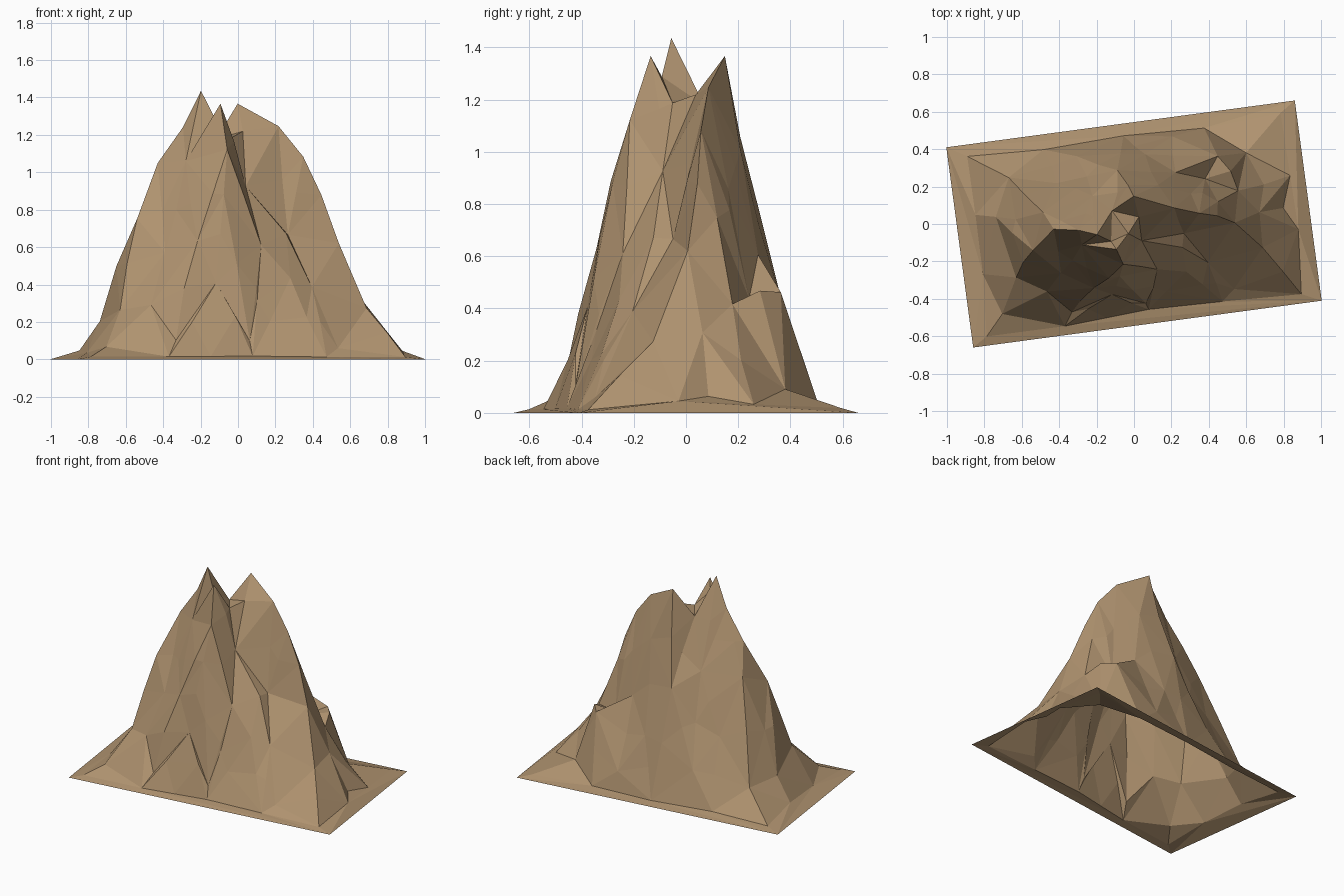
import bpy, bmesh, math, random
from mathutils import Vector, Matrix
from mathutils.geometry import delaunay_2d_cdt

if "Cube" in bpy.data.objects:
    bpy.data.objects.remove(bpy.data.objects["Cube"])

random.seed(4)

# Crest lines, gullies and ledges: each is a short path followed down the slope
ridges = {
    "west_ridge": [(-.2, -.055, 1.45), (-.29, -.04, 1.26), (-.42, -.03, 1.06),
                   (-.54, -.14, .76), (-.64, -.28, .27)],
    "northwest_spur": [(-.48, .06, .85), (-.63, .02, .5), (-.74, .03, .22)],
    "front_ridge": [(-.085, -.13, 1.36), (-.06, -.21, 1.13), (-.07, -.28, .9),
                    (-.22, -.35, .62), (-.47, -.37, .31), (-.7, -.49, .06)],
    "east_ridge": [(0, .14, 1.365), (.21, .09, 1.26), (.35, .065, 1.09),
                   (.53, .01, .64), (.68, .07, .3), (.8, .09, .08)],
}
gullies = {
    "front_gully": [(-.04, -.05, 1.2), (.05, -.08, .94), (.12, -.235, .63), (.28, -.25, .42)],
    "back_gully": [(-.11, .07, 1.17), (-.22, .14, .85), (-.41, .22, .48)],
    "east_shelf": [(.26, -.12, .66), (.26, -.05, .685), (.53, .01, .64)],
    "southeast_foot": [(.40, -.2, .4), (.54, -.355, .075)],
    "southwest_wall": [(-.27, -.12, 1.06), (-.4, -.26, .56)],
    "north_ledge": [(.22, .27, .6), (.38, .25, .45), (.44, .355, .45), (.52, .28, .46)],
}
slopes = {
    "front_slope": [(.06, -.43, .1), (-.12, -.38, .42), (-.34, -.48, .12)],
    "north_slope": [(.12, .2, 1.0), (-.08, .28, .76), (.05, .37, .42), (-.3, .36, .25),
                    (.2, .46, .16), (-.66, .24, .2)],
    "saddle": [(-.13, -.085, 1.28), (.02, .03, 1.22)],
    "east_slope": [(.68, -.12, .27), (.56, .17, .41), (.6, .38, .11)],
}

points, edges = [], []
for group, linked in ((ridges, True), (gullies, True), (slopes, False)):
    for path in group.values():
        start = len(points)
        points += [Vector(p) for p in path]
        if linked:
            edges += [(i, i + 1) for i in range(start, len(points) - 1)]

# Flat apron: a turned rectangle, with a rough, slightly raised ring inside it
turn = Matrix.Rotation(math.radians(7.65), 3, 'Z')
corners = [(-1, -1), (1, -1), (1, 1), (-1, 1)]
for k, (a, b) in enumerate(corners):
    c, d = corners[(k + 1) % 4]
    points.append(turn @ Vector((a * .94, b * .54, 0)))
    steps = 4 if b == d else 3
    for i in range(steps):
        t = i / steps
        u, v = a + (c - a) * t, b + (d - b) * t
        high = .05 if b != d and i else .02
        points.append(turn @ Vector((u * .85 + random.uniform(-.02, .02),
                                     v * .475 + random.uniform(-.02, .02),
                                     high * random.uniform(.5, 1))))

# Triangulate the points into one open sheet
flat, _, faces, origin, _, _ = delaunay_2d_cdt([p.xy for p in points], edges, [], 0, 1e-5)
bm = bmesh.new()
for co, src in zip(flat, origin):
    if src:
        z = points[src[0]].z
    else:
        near = sorted(points, key=lambda p: (p.xy - co).length)[:2]
        z = (near[0].z + near[1].z) / 2
    bm.verts.new((co.x, co.y, z))
bm.verts.ensure_lookup_table()
for f in faces:
    bm.faces.new([bm.verts[i] for i in f])

# Break up long slope edges into craggier facets
old = set(bm.verts)
long_edges = [e for e in bm.edges if e.calc_length() > .42 and not e.is_boundary]
bmesh.ops.subdivide_edges(bm, edges=long_edges, cuts=1)
for v in bm.verts:
    if v not in old and v.co.z > .05:
        v.co += Vector((random.uniform(-.01, .01), random.uniform(-.01, .01),
                        random.uniform(-.02, .015)))
bmesh.ops.triangulate(bm, faces=bm.faces[:])

mesh = bpy.data.meshes.new("mountain")
bm.to_mesh(mesh)
bm.free()
mountain = bpy.data.objects.new("mountain", mesh)
bpy.context.collection.objects.link(mountain)

rock = bpy.data.materials.new("rock")
rock.diffuse_color = (.43, .29, .16, 1)
rock.use_nodes = True
rock.node_tree.nodes["Principled BSDF"].inputs["Base Color"].default_value = rock.diffuse_color
mesh.materials.append(rock)
